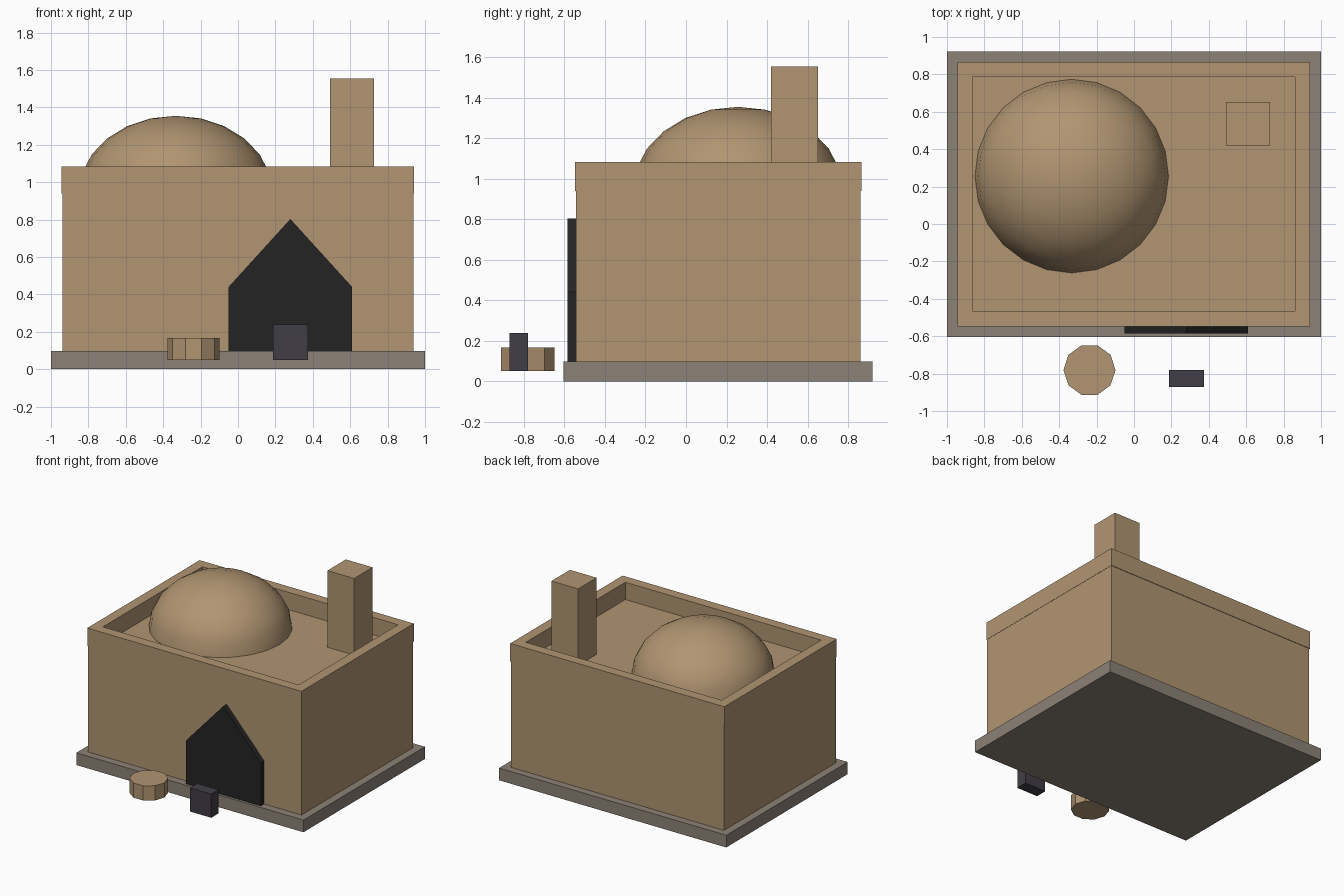
import bpy, bmesh, math
from mathutils import Matrix

if "Cube" in bpy.data.objects:
    bpy.data.objects.remove(bpy.data.objects["Cube"])


def material(name, rgb):
    """Flat colour from 0-255 sRGB values."""
    def lin(c):
        c /= 255
        return c / 12.92 if c <= 0.04045 else ((c + 0.055) / 1.055) ** 2.4
    m = bpy.data.materials.new(name)
    m.diffuse_color = (*[lin(c) for c in rgb], 1)
    m.use_nodes = True
    m.node_tree.nodes["Principled BSDF"].inputs["Base Color"].default_value = m.diffuse_color
    return m


CLAY = material("clay", (177, 149, 114))
STONE = material("grey stone", (140, 130, 118))
BLACK = material("doorway black", (36, 36, 36))
DARK = material("dark slate", (65, 61, 70))


def finish(name, bm, mat):
    bmesh.ops.recalc_face_normals(bm, faces=bm.faces)
    mesh = bpy.data.meshes.new(name)
    bm.to_mesh(mesh)
    bm.free()
    mesh.materials.append(mat)
    ob = bpy.data.objects.new(name, mesh)
    bpy.context.collection.objects.link(ob)
    return ob


def box(name, x, y, z, mat):
    bm = bmesh.new()
    size = [b - a for a, b in (x, y, z)]
    mid = [(a + b) / 2 for a, b in (x, y, z)]
    bmesh.ops.create_cube(bm, size=1, matrix=Matrix.Translation(mid) @ Matrix.Diagonal((*size, 1)))
    return finish(name, bm, mat)


def parapet(name, x, y, z, thick, mat):
    """Rectangular frame: four corner loops joined all round."""
    bm = bmesh.new()
    loops = []
    for t, h in ((0, z[0]), (0, z[1]), (thick, z[1]), (thick, z[0])):
        x0, x1, y0, y1 = x[0] + t, x[1] - t, y[0] + t, y[1] - t
        loops.append([bm.verts.new((px, py, h)) for px, py in
                      ((x0, y0), (x1, y0), (x1, y1), (x0, y1))])
    for i in range(4):
        a, b = loops[i], loops[(i + 1) % 4]
        for j in range(4):
            k = (j + 1) % 4
            bm.faces.new((a[j], a[k], b[k], b[j]))
    return finish(name, bm, mat)


# Plinth, walls, roof edge and chimney
box("plinth", (-1, 1), (-0.605, 0.922), (0, 0.097), STONE)
box("walls", (-0.939, 0.939), (-0.543, 0.862), (0.09, 0.945), CLAY)
parapet("parapet", (-0.944, 0.941), (-0.547, 0.866), (0.94, 1.083), 0.081, CLAY)
box("chimney", (0.493, 0.728), (0.42, 0.652), (0.94, 1.555), CLAY)

# Dome: upper half of a flattened sphere
bm = bmesh.new()
bmesh.ops.create_uvsphere(bm, u_segments=24, v_segments=12, radius=1)
bmesh.ops.delete(bm, geom=[v for v in bm.verts if v.co.z < -0.01], context='VERTS')
bm.transform(Matrix.Translation((-0.333, 0.256, 0.943)) @ Matrix.Diagonal((0.518, 0.518, 0.412, 1)))
dome = finish("dome", bm, CLAY)
dome.data.shade_smooth()

# Pointed doorway slab
bm = bmesh.new()
outline = [(-0.05, 0.095), (0.61, 0.095), (0.61, 0.44), (0.28, 0.803), (-0.05, 0.44)]
face = bm.faces.new([bm.verts.new((x, -0.585, z)) for x, z in outline])
ext = bmesh.ops.extrude_face_region(bm, geom=[face])
for v in ext["geom"]:
    if isinstance(v, bmesh.types.BMVert):
        v.co.y = -0.54
finish("doorway", bm, BLACK)

# Ten-sided pot and small crate in front of the plinth
bm = bmesh.new()
bmesh.ops.create_cone(bm, cap_ends=True, segments=10, radius1=0.139, radius2=0.139, depth=0.117,
                      matrix=Matrix.Translation((-0.238, -0.781, 0.109)) @ Matrix.Rotation(math.pi / 2, 4, 'Z'))
finish("pot", bm, CLAY)
box("crate", (0.188, 0.375), (-0.872, -0.78), (0.05, 0.238), DARK)
